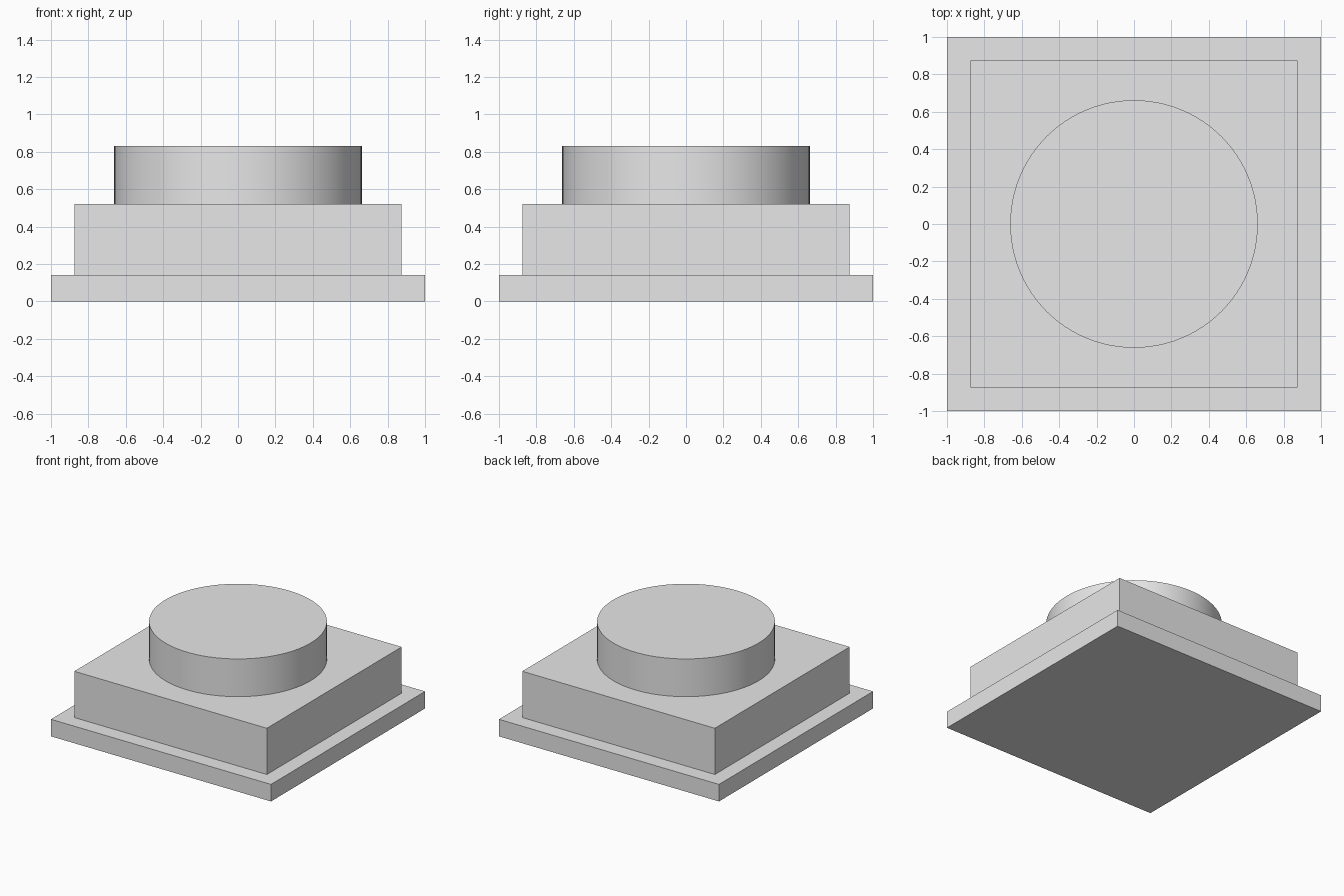
import bpy
import math

default_cube = bpy.data.objects.get("Cube")
if default_cube:
    bpy.data.objects.remove(default_cube, do_unlink=True)

# Single plain grey for every part
grey = bpy.data.materials.new("light_grey")
grey.use_nodes = True
colour = (0.8, 0.8, 0.8, 1)
grey.diffuse_color = colour
grey.node_tree.nodes["Principled BSDF"].inputs["Base Color"].default_value = colour


def finish(name):
    obj = bpy.context.object
    obj.name = name
    obj.data.materials.append(grey)
    return obj


def slab(name, width, bottom, top):
    bpy.ops.mesh.primitive_cube_add(size=1, location=(0, 0, (bottom + top) / 2))
    obj = finish(name)
    obj.scale = (width, width, top - bottom)
    bpy.ops.object.transform_apply(location=False, rotation=False, scale=True)


def disc(name, radius, bottom, top):
    bpy.ops.mesh.primitive_cylinder_add(
        vertices=96, radius=radius, depth=top - bottom,
        location=(0, 0, (bottom + top) / 2))
    finish(name)
    bpy.ops.object.shade_smooth_by_angle(angle=math.radians(30))


# Stacked parts, from the ground up
slab("base_plate", 2.0, 0, 0.14)
slab("square_body", 1.75, 0.14, 0.52)
disc("round_cap", 0.662, 0.52, 0.83)
